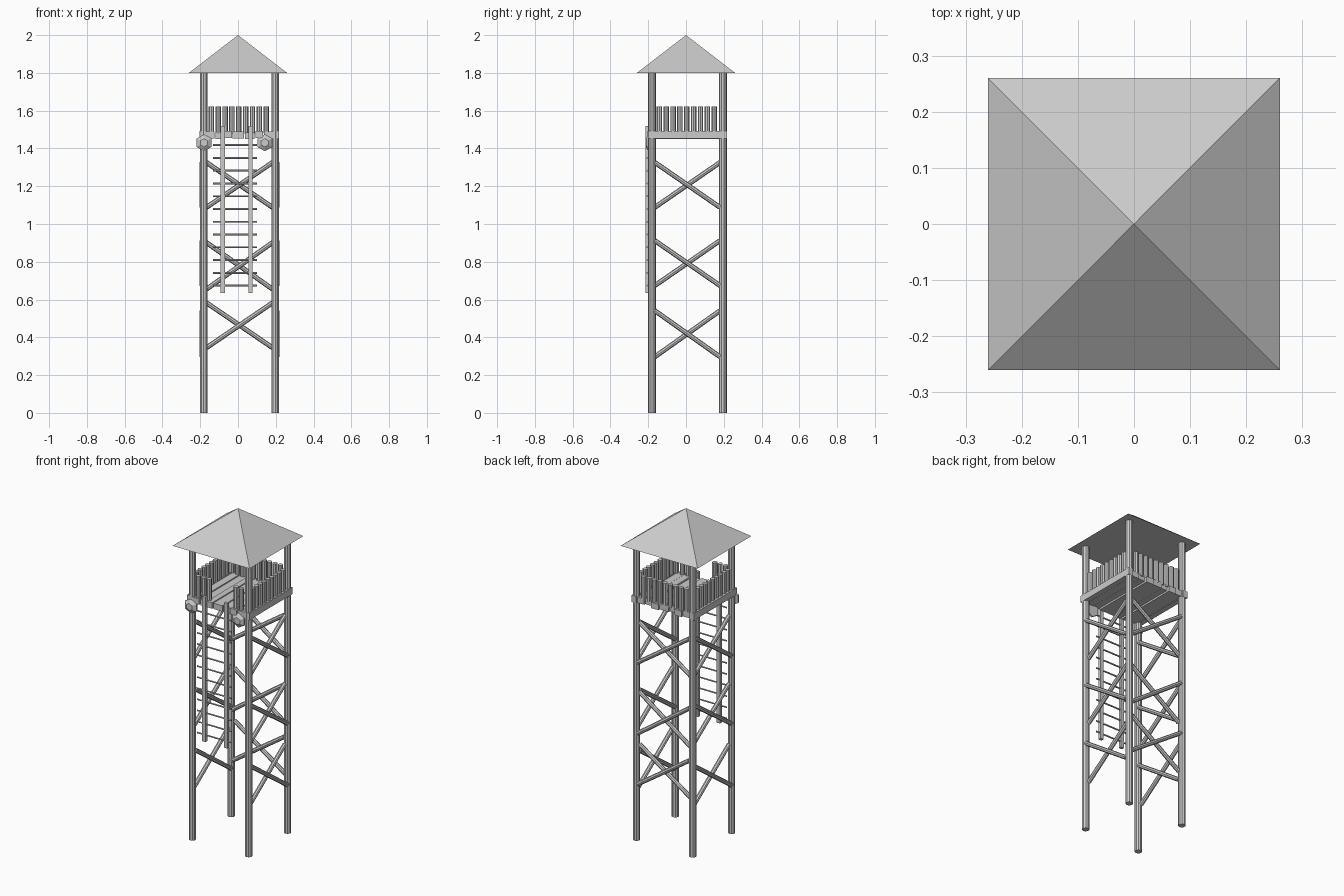
import bpy, bmesh, math
from mathutils import Vector, Matrix

if "Cube" in bpy.data.objects:
    bpy.data.objects.remove(bpy.data.objects["Cube"])

grey = bpy.data.materials.new("weathered_grey")
grey.diffuse_color = (0.6, 0.6, 0.6, 1)
grey.use_nodes = True
grey.node_tree.nodes["Principled BSDF"].inputs["Base Color"].default_value = grey.diffuse_color

XL, XR, YF, YB = -0.182, 0.198, -0.18, 0.195   # post axes


def finish(bm, name):
    bmesh.ops.recalc_face_normals(bm, faces=bm.faces)
    me = bpy.data.meshes.new(name)
    bm.to_mesh(me)
    bm.free()
    me.materials.append(grey)
    ob = bpy.data.objects.new(name, me)
    bpy.context.collection.objects.link(ob)
    return ob


def rod(bm, a, b, r, n=8):
    a, b = Vector(a), Vector(b)
    d = b - a
    m = Matrix.Translation((a + b) / 2) @ d.to_track_quat('Z', 'Y').to_matrix().to_4x4()
    bmesh.ops.create_cone(bm, cap_ends=True, segments=n, radius1=r, radius2=r,
                          depth=d.length, matrix=m)


def box(bm, lo, hi):
    lo, hi = Vector(lo), Vector(hi)
    m = Matrix.Translation((lo + hi) / 2) @ Matrix.Diagonal((*(hi - lo), 1))
    bmesh.ops.create_cube(bm, size=1, matrix=m)


# Four corner posts
bm = bmesh.new()
for x in (XL, XR):
    for y in (YF, YB):
        rod(bm, (x, y, 0), (x, y, 1.805), 0.021, 10)
finish(bm, "corner_posts")

# Cross braces on the left, right and back (front is left open for the ladder)
bm = bmesh.new()
for lo, hi in ((0.297, 0.541), (0.674, 0.912), (1.088, 1.326)):
    for x in (XL, XR):
        rod(bm, (x - 0.008, YF + 0.015, lo), (x - 0.008, YB - 0.015, hi), 0.013)
        rod(bm, (x + 0.008, YF + 0.015, hi), (x + 0.008, YB - 0.015, lo), 0.013)
for lo, hi in ((0.345, 0.583), (0.655, 0.902), (1.088, 1.326)):
    rod(bm, (XL + 0.015, YB - 0.008, lo), (XR - 0.015, YB - 0.008, hi), 0.013)
    rod(bm, (XL + 0.015, YB + 0.008, hi), (XR - 0.015, YB + 0.008, lo), 0.013)
finish(bm, "cross_braces")

# Floor planks running front to back, with side beams
bm = bmesh.new()
edges = (-0.172, -0.122, -0.07, -0.03, 0.035, 0.09, 0.135, 0.187)
for i in range(7):
    dz = (0.0, -0.004, 0.003)[i % 3]
    dy = (0.0, 0.006, -0.006)[i % 3]
    box(bm, (edges[i] + 0.002, -0.198 + dy, 1.453 + dz),
        (edges[i + 1] - 0.002, 0.208 + dy, 1.489 + dz))
finish(bm, "floor_planks")
bm = bmesh.new()
for lo, hi in ((-0.205, -0.172), (0.187, 0.218)):
    box(bm, (lo, -0.2, 1.452), (hi, 0.216, 1.493))
finish(bm, "side_beams")

# Railing of upright logs, with an opening at the front
bm = bmesh.new()
for i in range(9):
    s = -0.141 + 0.0363 * i
    for x in (XL, XR):
        rod(bm, (x, s, 1.48), (x, s, 1.621), 0.0145)
    rod(bm, (s, YB, 1.48), (s, YB, 1.621), 0.0145)
    if i < 3 or i > 6:
        rod(bm, (s, YF, 1.48), (s, YF, 1.621), 0.0145)
finish(bm, "railing_logs")

# Ladder
bm = bmesh.new()
for x in (-0.081, 0.067):
    box(bm, (x - 0.011, -0.214, 0.635), (x + 0.011, -0.196, 1.52))
finish(bm, "ladder_rails")
bm = bmesh.new()
for i in range(12):
    z = 0.674 + 0.0676 * i
    rod(bm, (-0.132, -0.205, z), (0.1, -0.205, z), 0.005, 6)
finish(bm, "ladder_rungs")

# Hexagonal domed shields at the front corners
bm = bmesh.new()
for x in (-0.18, 0.142):
    for r1, r2, y, d in ((0.045, 0.045, -0.193, 0.012), (0.045, 0.022, -0.206, 0.014)):
        m = Matrix.Translation((x, y, 1.43)) @ Matrix.Rotation(math.pi / 2, 4, 'X')
        # points of the hexagon face up and down
        bmesh.ops.create_cone(bm, cap_ends=True, segments=6, radius1=r1, radius2=r2,
                              depth=d, matrix=m)
finish(bm, "front_shields")

# Pyramid roof
bm = bmesh.new()
m = Matrix.Translation((0, 0, 1.9)) @ Matrix.Rotation(math.pi / 4, 4, 'Z')
bmesh.ops.create_cone(bm, cap_ends=True, segments=4, radius1=0.26 * math.sqrt(2),
                      radius2=0, depth=0.2, matrix=m)
finish(bm, "roof")
